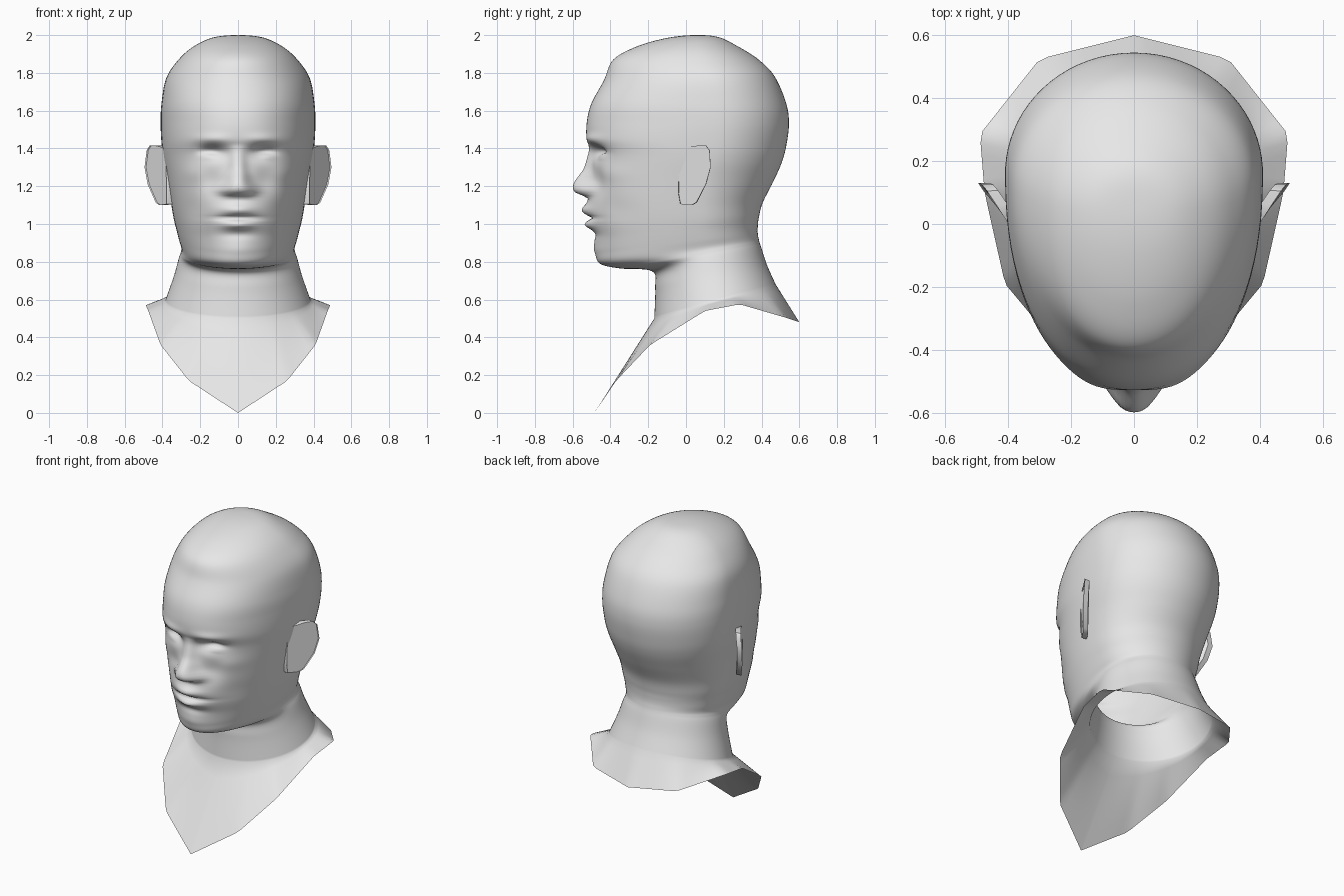
import bpy, bmesh, math
from mathutils import Vector

cube = bpy.data.objects.get("Cube")
if cube:
    bpy.data.objects.remove(cube, do_unlink=True)

clay = bpy.data.materials.new("grey clay")
clay.diffuse_color = (0.8, 0.8, 0.8, 1)
clay.use_nodes = True
clay.node_tree.nodes["Principled BSDF"].inputs["Base Color"].default_value = (0.8, 0.8, 0.8, 1)

HALF = 48      # columns per side, denser towards the face
STEPS = 8      # rows between key rings

# Key rings from crown to neck root:
# front z, front y, back z, back y, half width, y of widest point, front roundness
RINGS = [
    (2.00, 0.05, 2.00, 0.05, 0.00, 0.05, 2.0),
    (1.985, -0.10, 1.99, 0.17, 0.13, 0.05, 2.0),
    (1.94, -0.26, 1.94, 0.275, 0.235, 0.06, 2.0),
    (1.87, -0.385, 1.87, 0.385, 0.315, 0.08, 2.0),
    (1.76, -0.435, 1.78, 0.47, 0.38, 0.12, 2.1),
    (1.64, -0.50, 1.64, 0.53, 0.405, 0.15, 2.2),
    (1.54, -0.525, 1.53, 0.545, 0.41, 0.16, 2.2),
    (1.45, -0.525, 1.41, 0.53, 0.405, 0.15, 2.25),
    (1.37, -0.50, 1.32, 0.505, 0.395, 0.13, 2.25),
    (1.25, -0.505, 1.22, 0.46, 0.375, 0.10, 2.2),
    (1.12, -0.52, 1.11, 0.405, 0.355, 0.08, 2.1),
    (1.02, -0.515, 1.03, 0.385, 0.34, 0.08, 2.05),
    (0.93, -0.487, 0.985, 0.38, 0.325, 0.08, 2.05),
    (0.85, -0.478, 0.95, 0.38, 0.312, 0.09, 2.0),
    (0.79, -0.455, 0.92, 0.385, 0.300, 0.10, 2.0),
    (0.765, -0.35, 0.90, 0.39, 0.303, 0.11, 2.0),
    (0.75, -0.18, 0.87, 0.40, 0.315, 0.12, 2.0),
    (0.66, -0.163, 0.78, 0.43, 0.34, 0.14, 2.0),
    (0.50, -0.168, 0.68, 0.475, 0.385, 0.16, 2.0),
]

# Open lower edge of the bust: angle from the front, then x, y, z
HEM = [(0, 0, -0.485, 0.0), (27, 0.26, -0.37, 0.17), (50, 0.41, -0.19, 0.36),
       (84, 0.475, 0.10, 0.54), (105, 0.49, 0.285, 0.575),
       (141, 0.30, 0.525, 0.505), (180, 0, 0.60, 0.48)]

# Face relief: x, z, x spread, z spread, amount pushed forward (mirrored in x)
RELIEF = [
    (0.14, 1.450, 0.09, 0.025, 0.012),    # brow
    (0.135, 1.380, 0.065, 0.035, -0.055), # eye socket
    (0.150, 1.362, 0.045, 0.018, 0.026),  # eyelid
    (0.14, 1.220, 0.06, 0.07, -0.018),    # beside the nose
    (0.24, 1.270, 0.06, 0.05, 0.010),     # cheekbone
    (0.24, 1.080, 0.06, 0.07, -0.010),    # cheek hollow
    (0.0, 1.075, 0.085, 0.028, 0.032),    # upper lip
    (0.0, 1.033, 0.110, 0.010, -0.026),   # mouth line
    (0.0, 0.995, 0.080, 0.020, 0.028),    # lower lip
    (0.0, 0.945, 0.090, 0.022, -0.012),   # chin groove
    (0.0, 0.865, 0.080, 0.040, 0.006),    # chin
]
# Nose ridge: z, height, half width
NOSE = [(1.42, 0.0, 0.04), (1.36, 0.022, 0.038), (1.29, 0.04, 0.045), (1.225, 0.083, 0.06),
        (1.19, 0.09, 0.088), (1.165, 0.07, 0.088), (1.14, 0.0, 0.07)]


def lerp(a, b, t):
    return tuple(p + (q - p) * t for p, q in zip(a, b))


def sample(table, v):
    """Piecewise-linear lookup in a table keyed by its first entry."""
    for a, b in zip(table, table[1:]):
        if min(a[0], b[0]) <= v <= max(a[0], b[0]):
            return lerp(a, b, (v - a[0]) / (b[0] - a[0]))[1:]
    return None


def spline(p0, p1, p2, p3, t):
    return tuple(0.5 * (2 * b + (c - a) * t + (2 * a - 5 * b + 4 * c - d) * t * t
                        + (3 * b - a - 3 * c + d) * t ** 3)
                 for a, b, c, d in zip(p0, p1, p2, p3))


def relief(x, z):
    out = 0.0
    for cx, cz, sx, sz, amount in RELIEF:
        out += amount * math.exp(-((abs(x) - cx) / sx) ** 2 - ((z - cz) / sz) ** 2)
    nose = sample(NOSE, z)
    if nose:
        out += nose[0] * math.exp(-(abs(x) / nose[1]) ** 2.6)
    return out


def ring_point(ring, t):
    zf, yf, zb, yb, w, yw, n = ring
    c, s = math.cos(t), math.sin(t)
    e = 2 / n if c > 0 else 1.0
    x = w * math.copysign(abs(s) ** e, s)
    y = yw - (yw - yf) * c ** e if c > 0 else yw - (yb - yw) * c
    z = zf + (zb - zf) * (y - yf) / max(yb - yf, 1e-6)
    if z > 0.8 and y < -0.15:
        y -= relief(x, z) * min(1, (-0.15 - y) / 0.1)
    return Vector((x, y, z))


def finish(name, bm):
    mesh = bpy.data.meshes.new(name)
    bm.to_mesh(mesh)
    bm.free()
    mesh.materials.append(clay)
    mesh.polygons.foreach_set("use_smooth", [True] * len(mesh.polygons))
    ob = bpy.data.objects.new(name, mesh)
    bpy.context.collection.objects.link(ob)
    return ob


# Head, neck and chest as one continuous skin
side = [math.pi * (i / HALF) ** 1.4 for i in range(HALF + 1)]
angles = [-a for a in reversed(side[1:])] + side[:-1]

zf, yf, zb, yb, w, yw, n = RINGS[1]
keys = [(zf, yb, zb, yf, -w, yw, n)] + RINGS + [RINGS[-1]]
rows = []
for k in range(1, len(keys) - 2):
    for i in range(STEPS):
        ring = spline(*keys[k - 1:k + 3], i / STEPS)
        rows.append([ring_point(ring, t) for t in angles])
rows.append([ring_point(RINGS[-1], t) for t in angles])

hem = []
for t in angles:
    x, y, z = sample(HEM, min(180, math.degrees(abs(t))))
    hem.append(Vector((math.copysign(x, t), y, z)))
root = rows[-1]
for i in range(1, 6):
    rows.append([a.lerp(b, i / 5) for a, b in zip(root, hem)])

bm = bmesh.new()
grid = [[bm.verts.new(p) for p in row] for row in rows]
cols = len(angles)
for upper, lower in zip(grid, grid[1:]):
    for c in range(cols):
        d = (c + 1) % cols
        bm.faces.new((upper[c], lower[c], lower[d], upper[d]))
bmesh.ops.remove_doubles(bm, verts=grid[0], dist=0.001)
finish("head_and_neck", bm)

# Ears: thin plates flaring backwards, with a raised rim
EAR = [(-0.035, 1.36), (0.0, 1.405), (0.06, 1.415), (0.105, 1.415), (0.125, 1.39),
       (0.13, 1.30), (0.105, 1.21), (0.055, 1.115), (0.03, 1.10), (-0.03, 1.105), (-0.04, 1.16)]


def make_ear(name, sign):
    bm = bmesh.new()

    def outer(y, z):
        return 0.372 + (y + 0.04) * 0.66 + 0.012 * math.sin((z - 1.1) / 0.31 * math.pi)

    front = [bm.verts.new((sign * outer(y, z), y, z)) for y, z in EAR]
    back = [bm.verts.new((sign * (outer(y, z) - 0.035), y * 0.96 + 0.006, z)) for y, z in EAR]
    face = bm.faces.new(front)
    bm.faces.new(back[::-1])
    for i in range(len(EAR)):
        j = (i + 1) % len(EAR)
        bm.faces.new((front[j], front[i], back[i], back[j]))
    bmesh.ops.inset_region(bm, faces=[face], thickness=0.022)
    for v in face.verts:
        v.co.x -= sign * 0.008
    bmesh.ops.recalc_face_normals(bm, faces=bm.faces)
    ob = finish(name, bm)
    bpy.ops.object.select_all(action='DESELECT')
    ob.select_set(True)
    bpy.context.view_layer.objects.active = ob
    bpy.ops.object.shade_smooth_by_angle(angle=math.radians(50))


make_ear("left_ear", 1)
make_ear("right_ear", -1)
